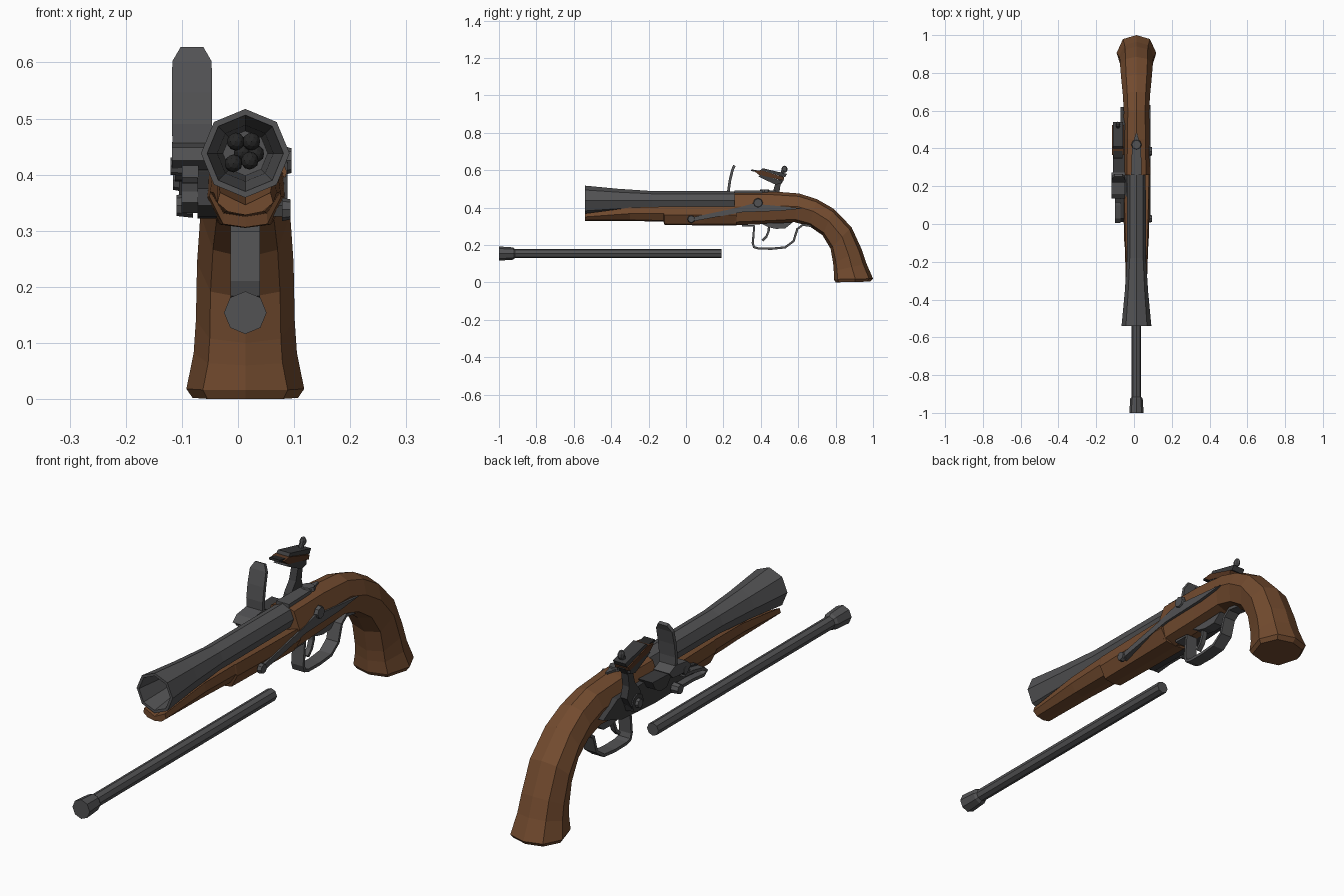
import bpy, bmesh, math
from mathutils import Vector, Matrix

CX = 0.013   # gun centre line
LX = -0.083  # lock centre line (left side)


def material(name, rgb):
    m = bpy.data.materials.new(name)
    m.diffuse_color = (*rgb, 1)
    return m


WOOD = material("walnut", (0.17, 0.07, 0.028))
IRON = material("iron", (0.085, 0.085, 0.088))
DARK = material("dark_iron", (0.045, 0.045, 0.047))
SHOT = material("lead", (0.02, 0.02, 0.02))
LEATHER = material("leather", (0.09, 0.035, 0.015))


def finish(name, bm, mat):
    bmesh.ops.recalc_face_normals(bm, faces=bm.faces)
    me = bpy.data.meshes.new(name)
    bm.to_mesh(me)
    bm.free()
    me.materials.append(mat)
    ob = bpy.data.objects.new(name, me)
    bpy.context.collection.objects.link(ob)
    return ob


def loft(name, rings, mat):
    """Skin a list of equal-length point rings and cap both ends."""
    bm = bmesh.new()
    vs = [[bm.verts.new(p) for p in r] for r in rings]
    n = len(vs[0])
    for a, b in zip(vs, vs[1:]):
        for i in range(n):
            j = (i + 1) % n
            bm.faces.new((a[i], a[j], b[j], b[i]))
    bm.faces.new(vs[0])
    bm.faces.new(vs[-1])
    return finish(name, bm, mat)


def turned(name, profile, x, z, mat, n=8):
    """Faceted turning along y from (y, radius) pairs, a corner at the top."""
    ang = [2 * math.pi * i / n for i in range(n)]
    return loft(name, [[(x + r * math.sin(a), y, z + r * math.cos(a)) for a in ang]
                       for y, r in profile], mat)


def plate(name, pts, x0, x1, mat):
    """Extrude a (y, z) outline across x."""
    return loft(name, [[(x, y, z) for y, z in pts] for x in (x0, x1)], mat)


def ribbon(name, path, thick, x, half, mat):
    """Bent strip along a (y, z) path; half width is a number or one per point."""
    halves = half if isinstance(half, list) else [half] * len(path)
    rings = []
    for i, (y, z) in enumerate(path):
        a, b = Vector(path[max(i - 1, 0)]), Vector(path[min(i + 1, len(path) - 1)])
        d = (b - a).normalized() * thick / 2
        h = halves[i]
        rings.append([(x - h, y - d.y, z + d.x), (x + h, y - d.y, z + d.x),
                      (x + h, y + d.y, z - d.x), (x - h, y + d.y, z - d.x)])
    return loft(name, rings, mat)


def disc(name, p, r, depth, axis, mat, n=8):
    bm = bmesh.new()
    rot = Vector((0, 0, 1)).rotation_difference(Vector(axis)).to_matrix().to_4x4()
    bmesh.ops.create_cone(bm, cap_ends=True, segments=n, radius1=r, radius2=r * 0.85,
                          depth=depth, matrix=Matrix.Translation(p) @ rot)
    return finish(name, bm, mat)


# flared octagonal barrel with a hollow bore
turned("barrel", [(0.275, 0.049), (-0.18, 0.05), (-0.36, 0.062), (-0.54, 0.079),
                  (-0.54, 0.068), (-0.4, 0.05), (-0.22, 0.04)], CX, 0.438, IRON)

# lead balls in the muzzle
for i, (x, z, y) in enumerate([(-0.004, 0.459, -0.37), (0.024, 0.459, -0.37),
                               (0.031, 0.437, -0.36), (0.021, 0.425, -0.39),
                               (-0.008, 0.42, -0.38), (0.008, 0.44, -0.36)]):
    bm = bmesh.new()
    bmesh.ops.create_icosphere(bm, subdivisions=2, radius=0.016,
                               matrix=Matrix.Translation((x, y, z)))
    finish(f"ball_{i}", bm, SHOT)

# rear stock and curved grip: top (y, z), bottom (y, z), half width
grip = [(0.26, 0.487, 0.26, 0.305, 0.074), (0.45, 0.487, 0.45, 0.313, 0.07),
        (0.605, 0.475, 0.58, 0.322, 0.067), (0.70, 0.445, 0.66, 0.30, 0.072),
        (0.79, 0.393, 0.73, 0.252, 0.08), (0.885, 0.295, 0.773, 0.18, 0.086),
        (0.94, 0.175, 0.787, 0.10, 0.088), (0.965, 0.10, 0.79, 0.06, 0.092),
        (1.0, 0.02, 0.79, 0.016, 0.105), (0.985, 0.004, 0.80, 0.0, 0.094)]
section = [(0, 0), (0.68, 0.1), (1, 0.45), (0.72, 0.9), (0, 1),
           (-0.72, 0.9), (-1, 0.45), (-0.68, 0.1)]
loft("stock_grip", [[(CX + s * w, ty + (by - ty) * t, tz + (bz - tz) * t) for s, t in section]
                    for ty, tz, by, bz, w in grip], WOOD)

# fore-end cradle below the barrel: y, top, bottom, half width
rings = []
for y, zt, zb, w in [(-0.54, 0.368, 0.328, 0.05), (-0.3, 0.4, 0.328, 0.056),
                     (-0.12, 0.405, 0.325, 0.062), (-0.115, 0.405, 0.306, 0.064),
                     (0.1, 0.405, 0.305, 0.07), (0.27, 0.405, 0.305, 0.074)]:
    mid = zb + (zt - zb) * 0.55
    rings.append([(CX + sx * w, y, z) for sx, z in
                  [(0, zt - 0.022), (0.9, zt), (1, mid), (0.62, zb + 0.006), (0, zb),
                   (-0.62, zb + 0.006), (-1, mid), (-0.9, zt)]])
loft("fore_end", rings, WOOD)

# tang strap and screw on top
loft("tang", [[(CX + s * w, y, z) for s, z in [(-1, 0.47), (1, 0.47), (1, 0.491), (-1, 0.491)]]
              for y, w in [(0.26, 0.028), (0.4, 0.024), (0.48, 0.004)]], IRON)
disc("tang_screw", (CX, 0.42, 0.49), 0.028, 0.014, (0, 0, 1), IRON)

# loose ramrod
turned("ramrod", [(-1, 0.038), (-0.925, 0.033), (-0.915, 0.025), (0.19, 0.025)],
       CX, 0.154, IRON)

# trigger guard, trigger and trigger plate
ribbon("trigger_guard", [(0.30, 0.304), (0.365, 0.302), (0.357, 0.21), (0.364, 0.188),
                         (0.388, 0.181), (0.46, 0.18), (0.53, 0.187), (0.575, 0.22),
                         (0.595, 0.285), (0.625, 0.308), (0.68, 0.30)],
       0.012, CX, 0.026, IRON)
ribbon("trigger", [(0.445, 0.32), (0.442, 0.275), (0.43, 0.245), (0.408, 0.223)],
       0.012, CX, 0.01, IRON)
plate("trigger_plate", [(0.40, 0.315), (0.44, 0.295), (0.48, 0.286), (0.53, 0.288), (0.57, 0.32)],
      CX - 0.022, CX + 0.022, IRON)

# side plate with its two screws on the right
plate("side_plate", [(0.02, 0.345), (0.28, 0.40), (0.37, 0.425), (0.42, 0.415), (0.63, 0.395),
                     (0.5, 0.382), (0.3, 0.375), (0.03, 0.325)], 0.06, 0.088, IRON)
disc("side_screw_rear", (0.088, 0.385, 0.425), 0.026, 0.014, (1, 0, 0), IRON)
disc("side_screw_front", (0.086, 0.028, 0.338), 0.021, 0.016, (1, 0, 0), IRON)

# lock plate on the left
plate("lock_plate", [(0.62, 0.375), (0.53, 0.425), (0.24, 0.432), (0.16, 0.405), (0.03, 0.375),
                     (0.01, 0.345), (0.04, 0.325), (0.3, 0.322), (0.5, 0.335)],
      -0.072, -0.035, DARK)

# priming pan and steel (upright curved blade on a hinged base)
plate("pan", [(0.24, 0.435), (0.37, 0.44), (0.35, 0.405), (0.32, 0.388), (0.28, 0.39)],
      -0.112, -0.05, DARK)
plate("steel_base", [(0.135, 0.425), (0.16, 0.408), (0.25, 0.415), (0.272, 0.44),
                     (0.232, 0.458), (0.16, 0.448)], -0.118, -0.048, IRON)
ribbon("steel_blade", [(0.228, 0.44), (0.227, 0.49), (0.235, 0.545), (0.248, 0.60), (0.259, 0.625)],
       0.014, -0.082, [0.034, 0.036, 0.036, 0.035, 0.02], IRON)
plate("steel_toe", [(0.2, 0.42), (0.15, 0.418), (0.115, 0.395), (0.13, 0.375), (0.17, 0.395),
                    (0.21, 0.4)], -0.1, -0.07, IRON)
disc("steel_pivot", (-0.105, 0.17, 0.415), 0.018, 0.03, (-1, 0, 0), IRON)

# steel spring, a folded leaf
ribbon("steel_spring", [(0.2, 0.345), (0.1, 0.345), (0.03, 0.338), (0.012, 0.35),
                        (0.03, 0.364), (0.1, 0.378), (0.15, 0.382)], 0.012, -0.086, 0.015, IRON)
disc("spring_screw", (-0.095, 0.19, 0.345), 0.022, 0.03, (-1, 0, 0), IRON)

# cock: pivot, curved neck, jaws, flint in leather, clamp screw
disc("cock_pivot", (-0.085, 0.45, 0.39), 0.042, 0.04, (-1, 0, 0), DARK)
disc("cock_screw", (-0.108, 0.45, 0.39), 0.02, 0.016, (-1, 0, 0), IRON)
plate("cock_neck", [(0.42, 0.39), (0.48, 0.375), (0.51, 0.425), (0.498, 0.47), (0.505, 0.52),
                    (0.525, 0.55), (0.50, 0.56), (0.475, 0.52), (0.462, 0.475), (0.43, 0.435)],
      -0.1, -0.07, DARK)
plate("lower_jaw", [(0.51, 0.53), (0.51, 0.545), (0.40, 0.575), (0.385, 0.568), (0.43, 0.545),
                    (0.48, 0.522)], -0.114, -0.056, DARK)
plate("leather_wrap", [(0.52, 0.545), (0.525, 0.562), (0.40, 0.60), (0.365, 0.595), (0.39, 0.575)],
      -0.116, -0.054, LEATHER)
plate("flint", [(0.46, 0.57), (0.465, 0.585), (0.35, 0.604), (0.348, 0.596)], -0.108, -0.062, SHOT)
plate("upper_jaw", [(0.53, 0.562), (0.54, 0.58), (0.47, 0.596), (0.41, 0.61), (0.40, 0.60)],
      -0.112, -0.058, DARK)
disc("clamp_screw", (-0.085, 0.507, 0.562), 0.011, 0.1, (0, 0.33, 0.94), IRON)
bm = bmesh.new()
bmesh.ops.create_uvsphere(bm, u_segments=8, v_segments=5, radius=1,
                          matrix=Matrix.Translation((-0.085, 0.527, 0.605))
                          @ Matrix.Diagonal((0.011, 0.016, 0.019, 1)))
finish("clamp_knob", bm, IRON)
